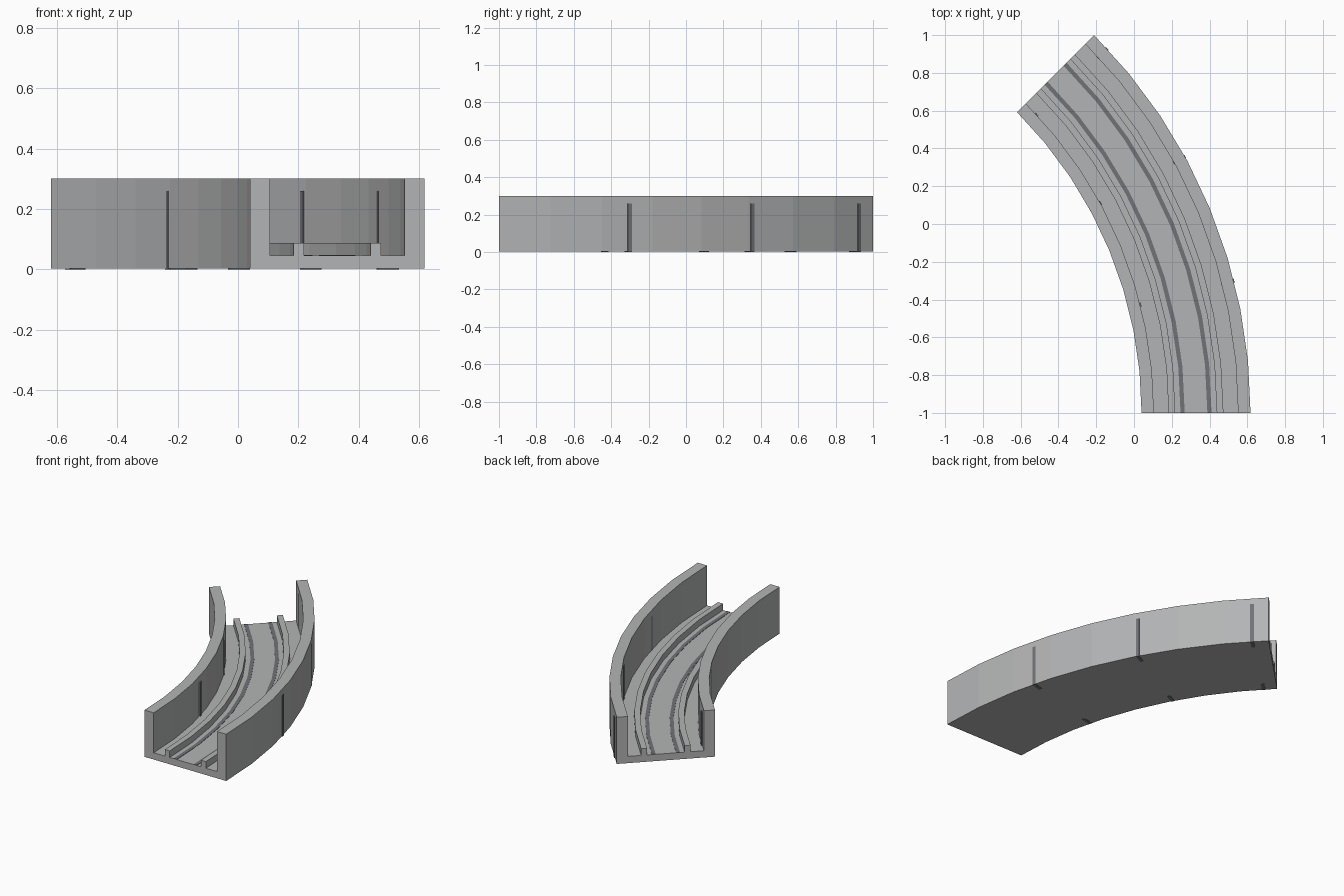
import bpy, bmesh
from math import sin, cos, radians, sqrt

cube = bpy.data.objects.get("Cube")
if cube:
    bpy.data.objects.remove(cube, do_unlink=True)

# Bend layout: a 45 degree arc whose outer edge spans the full length
OUTER = 2 * sqrt(2)
HALF = 0.2885
MID = OUTER - HALF
CX, CY = 0.617 - OUTER, -1.0
SEGMENTS = 8
BASE, FLOOR, RAIL, TOP = 0.002, 0.045, 0.087, 0.3
WALL_IN, RAIL_OUT, RAIL_IN = 0.223, 0.145, 0.11


def material(name, color):
    m = bpy.data.materials.new(name)
    m.use_nodes = True
    m.diffuse_color = color
    m.node_tree.nodes["Principled BSDF"].inputs["Base Color"].default_value = color
    return m


light = material("light grey", (0.45, 0.455, 0.46, 1))
dark = material("dark grey", (0.165, 0.168, 0.185, 1))


def at(offset, z, angle):
    r = MID + offset
    return (CX + r * cos(angle), CY + r * sin(angle), z)


def sweep(name, profile, angles, mat):
    """Sweep a closed (offset, height) profile around the bend."""
    bm = bmesh.new()
    rings = [[bm.verts.new(at(u, z, a)) for u, z in profile] for a in angles]
    n = len(profile)
    for r0, r1 in zip(rings, rings[1:]):
        for i in range(n):
            j = (i + 1) % n
            bm.faces.new((r0[i], r0[j], r1[j], r1[i]))
    bm.faces.new(rings[0])
    bm.faces.new(rings[-1])
    bmesh.ops.recalc_face_normals(bm, faces=bm.faces)
    mesh = bpy.data.meshes.new(name)
    bm.to_mesh(mesh)
    bm.free()
    mesh.materials.append(mat)
    obj = bpy.data.objects.new(name, mesh)
    bpy.context.collection.objects.link(obj)
    return obj


def box(u0, u1, z0, z1):
    return [(u0, z0), (u1, z0), (u1, z1), (u0, z1)]


bend = [radians(45) * i / SEGMENTS for i in range(SEGMENTS + 1)]

# Channel: floor, two walls and two guide rails in one cross-section
right_half = [(HALF, BASE), (HALF, TOP), (WALL_IN, TOP), (WALL_IN, FLOOR),
              (RAIL_OUT, FLOOR), (RAIL_OUT, RAIL), (RAIL_IN, RAIL), (RAIL_IN, FLOOR)]
channel = right_half + [(-u, z) for u, z in reversed(right_half)]
sweep("track_channel", channel, bend, light)

for side, label in ((1, "outer"), (-1, "inner")):
    # Painted stripe on the floor
    u0, u1 = sorted((side * 0.06, side * 0.082))
    sweep(label + "_floor_stripe", box(u0, u1, FLOOR - 0.002, FLOOR + 0.002), bend, dark)

    # Thin upright ribs set through each wall
    u0, u1 = sorted((side * (WALL_IN - 0.004), side * (HALF + 0.001)))
    half_angle = 0.011 / (MID + side * HALF)
    for i in range(1, 4):
        mid = 0.25 * i
        sweep(f"{label}_wall_rib_{i}", box(u0, u1, 0, 0.26),
              [mid - half_angle, mid + half_angle], dark)
